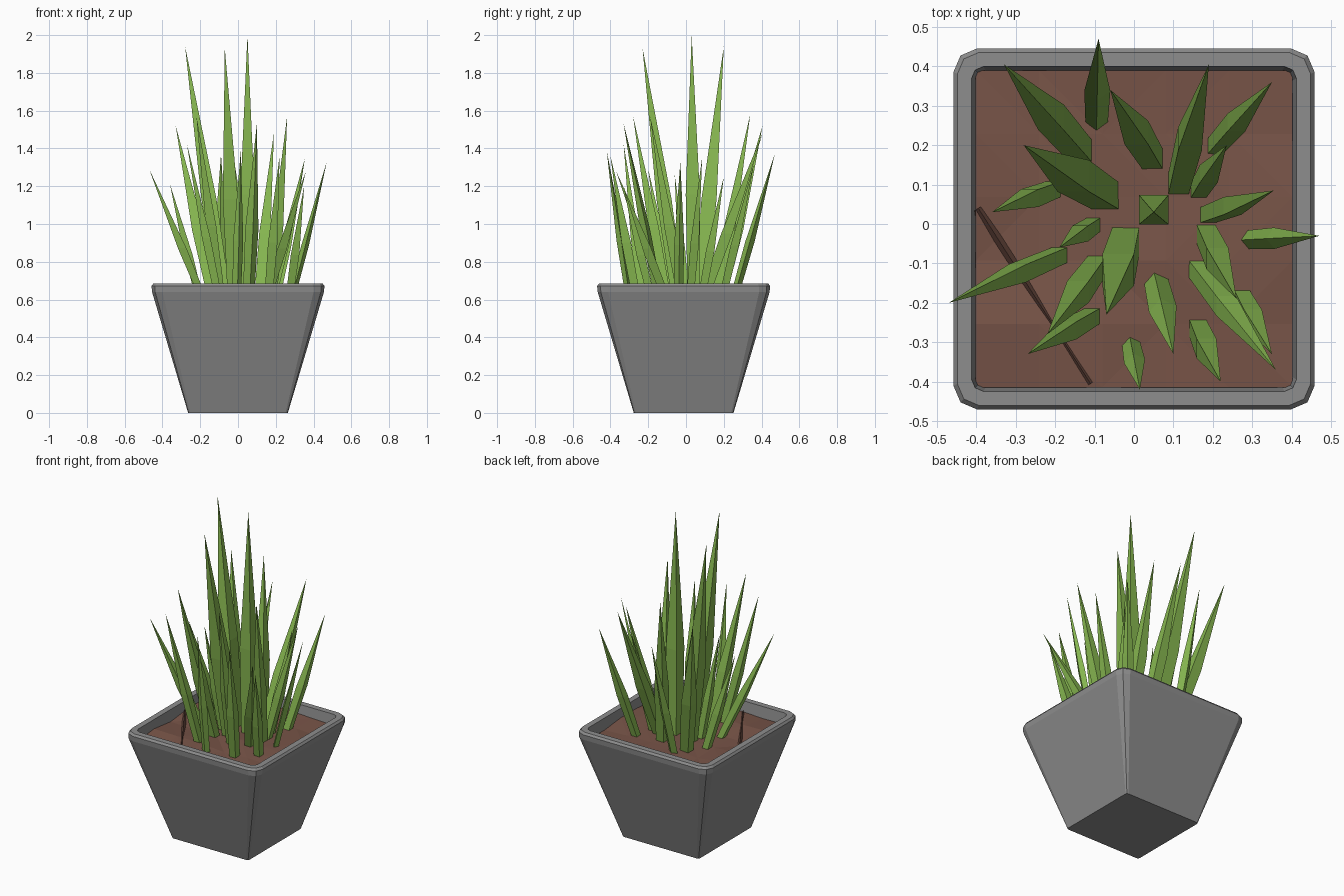
import bpy, bmesh, math, random
from mathutils import Vector

random.seed(4)
cube = bpy.data.objects.get("Cube")
if cube:
    bpy.data.objects.remove(cube)


def material(name, rgb):
    m = bpy.data.materials.new(name)
    m.use_nodes = True
    m.diffuse_color = (*rgb, 1)
    m.node_tree.nodes["Principled BSDF"].inputs["Base Color"].default_value = (*rgb, 1)
    return m


def finish(bm, name, mat):
    bmesh.ops.recalc_face_normals(bm, faces=bm.faces)
    me = bpy.data.meshes.new(name)
    bm.to_mesh(me)
    bm.free()
    me.materials.append(mat)
    ob = bpy.data.objects.new(name, me)
    bpy.context.collection.objects.link(ob)
    return ob


def bridge(bm, a, b):
    for i in range(len(a)):
        j = (i + 1) % len(a)
        bm.faces.new((a[i], a[j], b[j], b[i]))


grey = material("pot grey", (0.27, 0.27, 0.27))
brown = material("soil brown", (0.19, 0.09, 0.065))
green = material("leaf green", (0.24, 0.47, 0.08))
CY = -0.0125
SOIL_Z = 0.625


# Square ring whose corners are cut in two steps
def pot_ring(bm, half, cut, z):
    corner = [(half, half - cut), (half - cut * 0.3, half - cut * 0.3), (half - cut, half)]
    pts = []
    for k in range(4):
        c, s = round(math.cos(k * math.pi / 2)), round(math.sin(k * math.pi / 2))
        pts += [(x * c - y * s, x * s + y * c) for x, y in corner]
    return [bm.verts.new((x, y + CY, z)) for x, y in pts]


# Tapered pot: outer wall, rim, inner wall
bm = bmesh.new()
profile = [(0.264, 0.012, 0), (0.455, 0.055, 0.64), (0.458, 0.06, 0.672),
           (0.448, 0.055, 0.685), (0.412, 0.03, 0.685), (0.40, 0.025, 0.58)]
rings = [pot_ring(bm, *p) for p in profile]
for a, b in zip(rings, rings[1:]):
    bridge(bm, a, b)
bm.faces.new(rings[0])
bm.faces.new(rings[-1])
finish(bm, "pot", grey)

# Lumpy soil
bm = bmesh.new()
bmesh.ops.create_grid(bm, x_segments=5, y_segments=5, size=0.402)
for v in bm.verts:
    v.co.y += CY
    v.co.z = SOIL_Z + random.uniform(-0.012, 0.012)
bmesh.ops.triangulate(bm, faces=bm.faces)
finish(bm, "soil", brown)

# Low fold across the soil
bm = bmesh.new()
a, b = Vector((-0.395, 0.04, SOIL_Z)), Vector((-0.11, -0.405, SOIL_Z))
side = Vector((0.014, 0.009, -0.02))
for w in (side, Vector((-side.x, -side.y, side.z))):
    lift = Vector((0, 0, 0.022))
    bm.faces.new([bm.verts.new(p) for p in (a + lift, b + lift * 0.5, b + w * 0.6, a + w)])
finish(bm, "soil_fold", brown)


# Four-sided spike: narrow foot, full middle, sharp tip
def leaf(index, bx, by, tx, ty, tz, width):
    base, tip = Vector((bx, by, SOIL_Z - 0.03)), Vector((tx, ty, tz))
    lean = tip - base
    big, small = max(abs(lean.x), abs(lean.y)), min(abs(lean.x), abs(lean.y))
    angle = math.atan2(lean.y, lean.x)
    # Spikes leaning straight along an axis turn a corner towards the lean
    turned = big > 0.05 and small < big * 0.25
    bm = bmesh.new()
    loops = []
    for t, scale in ((0, 0.85), (0.4, 1)):
        centre = base.lerp(tip, t)
        loop = []
        for k in range(4):
            if turned:
                along = math.cos(k * math.pi / 2) * width * 0.45
                across = math.sin(k * math.pi / 2) * width * 0.6
                off = Vector((along * math.cos(angle) - across * math.sin(angle),
                              along * math.sin(angle) + across * math.cos(angle), 0))
            else:
                q = math.pi / 4 + k * math.pi / 2
                off = Vector((math.cos(q), math.sin(q), 0)) * width * math.sqrt(0.5)
            loop.append(bm.verts.new(centre + off * scale))
        loops.append(loop)
    bridge(bm, *loops)
    bm.faces.new(loops[0])
    point = bm.verts.new(tip)
    for k in range(4):
        bm.faces.new((loops[1][k], loops[1][(k + 1) % 4], point))
    finish(bm, f"leaf_{index}", green)


# Foot x, y; tip x, y, z; width
leaves = [
    (-.095, .25, -.09, .47, 1.37, .055), (-.13, .18, -.33, .405, 1.52, .065),
    (-.07, .07, -.28, .2, 1.94, .08), (-.2, .09, -.36, .03, 1.21, .045),
    (-.18, -.075, -.47, -.2, 1.29, .045), (-.1, 0, -.19, -.06, 1.26, .04),
    (-.1, -.23, -.27, -.33, 1.42, .045), (-.09, -.1, -.22, -.28, 1.57, .055),
    (-.02, -.04, -.07, -.23, 1.93, .08), (.05, .04, .05, .03, 2, .075),
    (.05, .16, -.06, .34, 1.58, .06), (.11, .09, .19, .405, 1.48, .06),
    (.2, .19, .35, .36, 1.32, .045), (.16, .08, .235, .2, 1.25, .045),
    (.18, .02, .355, .085, 1.35, .045), (.28, -.04, .47, -.03, 1.33, .045),
    (.18, -.02, .26, -.19, 1.57, .055), (.055, -.14, .1, -.33, 1.53, .06),
    (.15, -.1, .36, -.37, 1.28, .05), (.27, -.18, .35, -.33, 1.2, .045),
    (.16, -.26, .22, -.4, 1.36, .05), (-.008, -.3, .015, -.42, 1.39, .045),
]
for i, spec in enumerate(leaves, 1):
    leaf(i, *spec)
